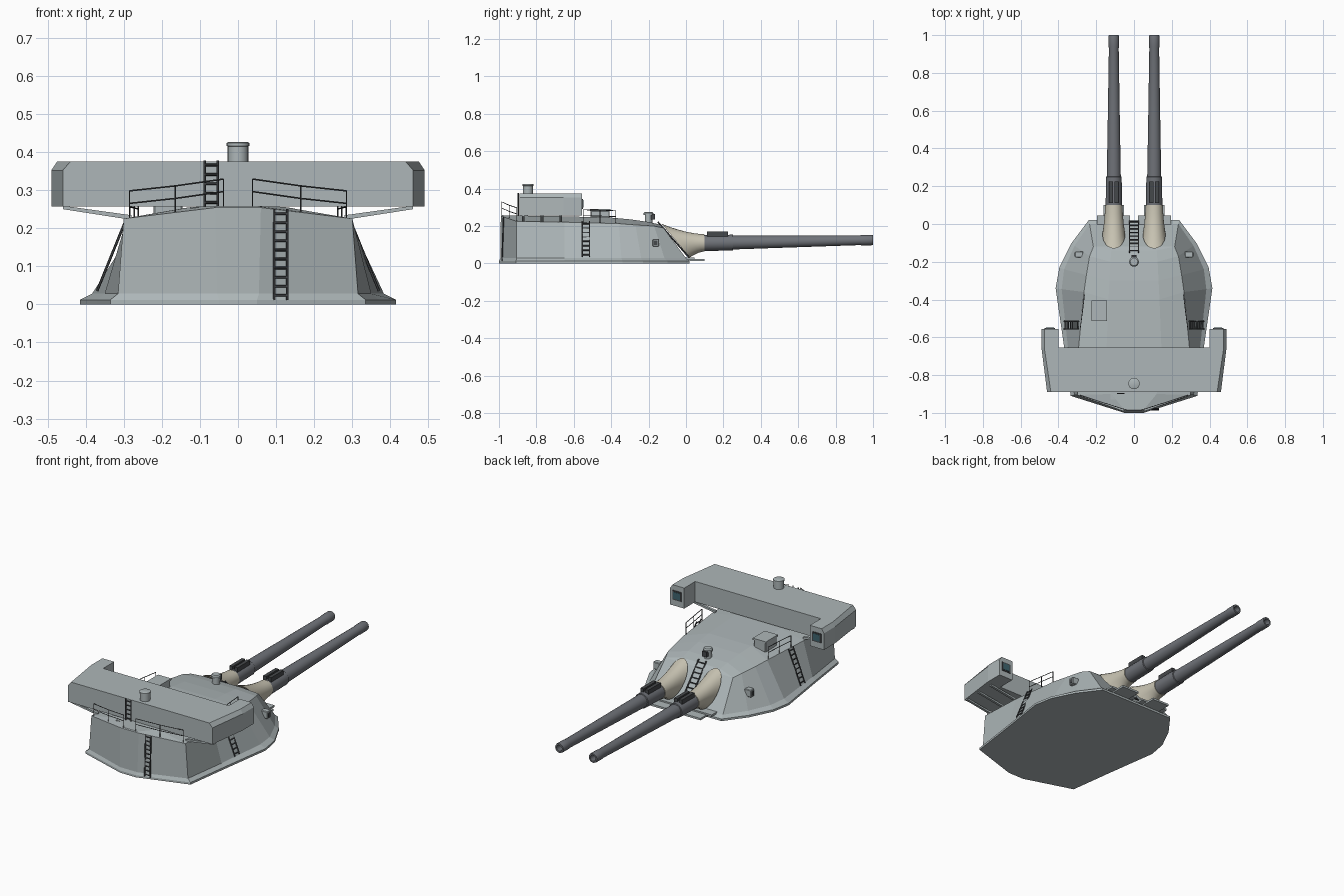
import bpy, bmesh, math
from mathutils import Vector

if "Cube" in bpy.data.objects:
    bpy.data.objects.remove(bpy.data.objects["Cube"])


def material(name, r, g, b):
    m = bpy.data.materials.new(name)
    m.diffuse_color = (r, g, b, 1)
    m.use_nodes = True
    m.node_tree.nodes["Principled BSDF"].inputs["Base Color"].default_value = m.diffuse_color
    return m


GREY = material("hull_grey", 0.42, 0.47, 0.48)
STEEL = material("gun_steel", 0.16, 0.17, 0.19)
DARK = material("dark_fittings", 0.06, 0.065, 0.07)
CANVAS = material("canvas", 0.58, 0.55, 0.45)
GLASS = material("glass", 0.05, 0.13, 0.16)


def finish(name, bm, mat, smooth=False):
    bmesh.ops.recalc_face_normals(bm, faces=bm.faces)
    me = bpy.data.meshes.new(name)
    bm.to_mesh(me)
    bm.free()
    me.materials.append(mat)
    ob = bpy.data.objects.new(name, me)
    bpy.context.collection.objects.link(ob)
    if smooth:
        bpy.ops.object.select_all(action='DESELECT')
        ob.select_set(True)
        bpy.context.view_layer.objects.active = ob
        bpy.ops.object.shade_smooth_by_angle(angle=math.radians(35))
    return ob


def loft(rings, caps=(True, True)):
    bm = bmesh.new()
    vs = [[bm.verts.new(p) for p in r] for r in rings]
    n = len(vs[0])
    for a, b in zip(vs, vs[1:]):
        for i in range(n):
            j = (i + 1) % n
            bm.faces.new((a[i], a[j], b[j], b[i]))
    for use, ring in zip(caps, (vs[0], vs[-1])):
        if use:
            bm.faces.new(ring)
    return bm, vs


def mirror_ring(pts):
    return pts + [(-x, y, z) for x, y, z in reversed(pts)]


def box(name, lo, hi, mat=GREY, bevel=0.0):
    x0, y0, z0 = lo
    x1, y1, z1 = hi
    bm, _ = loft([[(x0, y0, z), (x1, y0, z), (x1, y1, z), (x0, y1, z)] for z in (z0, z1)])
    if bevel:
        bmesh.ops.bevel(bm, geom=bm.edges[:], offset=bevel, segments=1, affect='EDGES')
    return finish(name, bm, mat)


def lathe_z(name, x, y, profile, mat=GREY, n=20):
    rings = [[(x + r * math.cos(k * math.tau / n), y + r * math.sin(k * math.tau / n), z)
              for k in range(n)] for r, z in profile]
    return finish(name, loft(rings)[0], mat, True)


def bars(name, segs, r=0.003, mat=DARK):
    bm = bmesh.new()
    for a, b in segs:
        a, b = Vector(a), Vector(b)
        d = b - a
        m = d.to_track_quat('Z', 'Y').to_matrix().to_4x4()
        m.translation = (a + b) / 2
        bmesh.ops.create_cone(bm, cap_ends=True, segments=6, radius1=r, radius2=r,
                              depth=d.length, matrix=m)
    return finish(name, bm, mat)


def ladder(name, bottom, top, half, rungs, r=0.0035):
    b, t, h = Vector(bottom), Vector(top), Vector(half)
    segs = [(b - h, t - h), (b + h, t + h)]
    for k in range(rungs):
        c = b.lerp(t, (k + 0.5) / rungs)
        segs.append((c - h, c + h))
    bars(name, segs, r)


def railing(name, pts, height):
    up = Vector((0, 0, height))
    pts = [Vector(p) for p in pts]
    segs = [(p, p + up) for p in pts]
    for a, b in zip(pts, pts[1:]):
        segs += [(a + up * f, b + up * f) for f in (0.55, 1)]
    bars(name, segs, 0.002)


# Armoured gunhouse: base flange, sloped walls, faceted roof
base = [(.24, .02), (.33, -.10), (.395, -.23), (.415, -.34), (.37, -.65), (.335, -.91), (.05, -1)]
foot = [(.235, 0), (.315, -.115), (.37, -.24), (.383, -.345), (.35, -.65), (.315, -.905), (.055, -.993)]
eave = [(.215, -.12, .19), (.235, -.17, .2), (.252, -.27, .206), (.265, -.36, .213),
        (.293, -.65, .221), (.30, -.905, .225), (.06, -.99, .254)]
crown = [(.12, -.14, .208), (.125, -.2, .222), (.13, -.3, .236), (.135, -.4, .245),
         (.145, -.65, .252), (.12, -.9, .256), (.05, -.985, .258)]
rings = [[(x, y, 0) for x, y in base], [(x, y, .012) for x, y in base],
         [(x, y, .028) for x, y in foot], eave, crown]
bm, vs = loft([mirror_ring(r) for r in rings], (True, False))
top = vs[-1]
for i in range(6):
    bm.faces.new((top[i], top[i + 1], top[12 - i], top[13 - i]))
finish("gunhouse", bm, GREY)

# Rangefinder housing with forward arms and chamfered outer edges
low = [(.46, -.89), (.49, -.655), (.49, -.555), (.40, -.555), (.40, -.655)]
high = [(.44, -.89), (.475, -.655), (.475, -.555), (.40, -.555), (.40, -.655)]
rings = [mirror_ring([(x, y, z) for x, y in o])
         for o, z in ((low, .257), (low, .352), (high, .375))]
finish("rangefinder_housing", loft(rings)[0], GREY)
lathe_z("roof_vent", 0, -.845, [(.027, .37), (.027, .415), (.03, .416), (.03, .424), (.026, .426)])

for s, side in ((1, "right"), (-1, "left")):
    def sp(x, y, z):
        return (s * x, y, z)

    # Rangefinder windows and support struts
    xa, xb = sorted((s * .417, s * .473))
    box("window_frame_" + side, (xa, -.557, .292), (xb, -.551, .345), DARK)
    box("window_glass_" + side, (xa + .007, -.553, .299), (xb - .007, -.549, .338), GLASS)
    for k, y in enumerate((-.87, -.77, -.67)):
        pr = [sp(.46, y, .259), sp(.46, y, .25), sp(.28, y, .222), sp(.28, y, .234)]
        bm, _ = loft([[(x, yy + d, z) for x, yy, z in pr] for d in (-.007, .007)])
        finish("housing_strut_%s_%d" % (side, k), bm, GREY)

    # Canvas blast bag fitted to the sloped face plate
    gx, n = s * .107, 24
    rings = []
    for t in (0, .2, .4, .6, .8, 1):
        e = (1 - t) ** 1.7
        ring = []
        for k in range(n):
            c, q = math.cos(k * math.tau / n), math.sin(k * math.tau / n)
            y0 = -.055 - .075 * q
            ring.append((gx + (.046 + .014 * e) * c, y0 + (.1 - y0) * t,
                         .11 + .012 * e + (.046 + .044 * e) * q))
        rings.append(ring)
    finish("blast_bag_" + side, loft(rings)[0], CANVAS, True)

    # Gun barrel: breech sleeve, taper, muzzle swell and bore
    prof = [(.05, .043), (.25, .042), (.252, .037), (.55, .032), (.93, .026), (.94, .028),
            (.992, .028), (1, .026), (1, .017), (.9, .017)]
    rings = [[(gx + r * math.cos(k * math.tau / n), y,
               .109 + .0165 * (y - .1) / .9 + r * math.sin(k * math.tau / n))
              for k in range(n)] for y, r in prof]
    finish("barrel_" + side, loft(rings)[0], STEEL, True)
    box("bore_" + side, (gx - .012, .9, .112), (gx + .012, .905, .136), DARK)
    for d in (-.015, .015):
        box("barrel_rail_" + side, (gx + d - .01, .112, .14), (gx + d + .01, .225, .17), DARK)

    # Stepped plates under the gun
    box("gun_apron_" + side, (gx - .055, -.02, .014), (gx + .055, .1, .025), GREY)
    xa, xb = sorted((s * .02, s * .195))
    box("apron_step_" + side, (xa, -.02, .022), (xb, .045, .033), GREY)

    # Side sight hood with dark slot
    xa, xb = sorted((s * .27, s * .312))
    box("sight_hood_" + side, (xa, -.178, .09), (xb, -.145, .132), GREY, .003)
    xa, xb = sorted((s * .305, s * .314))
    box("sight_slot_" + side, (xa, -.171, .098), (xb, -.152, .122), DARK)

    # Side ladder and railings
    ladder("side_ladder_" + side, sp(.37, -.535, .035), sp(.293, -.535, .225), (0, .02, 0), 8)
    railing("side_railing_" + side, [sp(.284, -.55, .217), sp(.272, -.46, .215),
                                     sp(.262, -.375, .212)], .07)
    railing("rear_railing_" + side, [sp(.285, -.905, .225), sp(.165, -.945, .238),
                                     sp(.038, -.985, .256)], .073)

# Central ladders: face plate, rear wall, housing back
ladder("face_ladder", (0, .022, .025), (0, -.15, .222), (.024, 0, 0), 9, .004)
ladder("rear_ladder", (.112, -.984, .012), (.112, -.976, .25), (.017, 0, 0), 10)
ladder("housing_ladder", (-.07, -.897, .255), (-.07, -.897, .378), (.017, 0, 0), 5)

# Roof fittings
box("roof_hatch", (-.222, -.51, .225), (-.146, -.408, .283), GREY, .004)
box("roof_hatch_lid", (-.226, -.514, .28), (-.142, -.404, .29), GREY)
lathe_z("periscope", 0, -.2, [(.02, .21), (.02, .258), (.026, .26), (.026, .27), (.02, .276)])
box("periscope_head", (-.014, -.19, .235), (.014, -.165, .265), DARK)
box("rear_flap", (-.125, -.93, .24), (-.06, -.9, .256), GREY)
